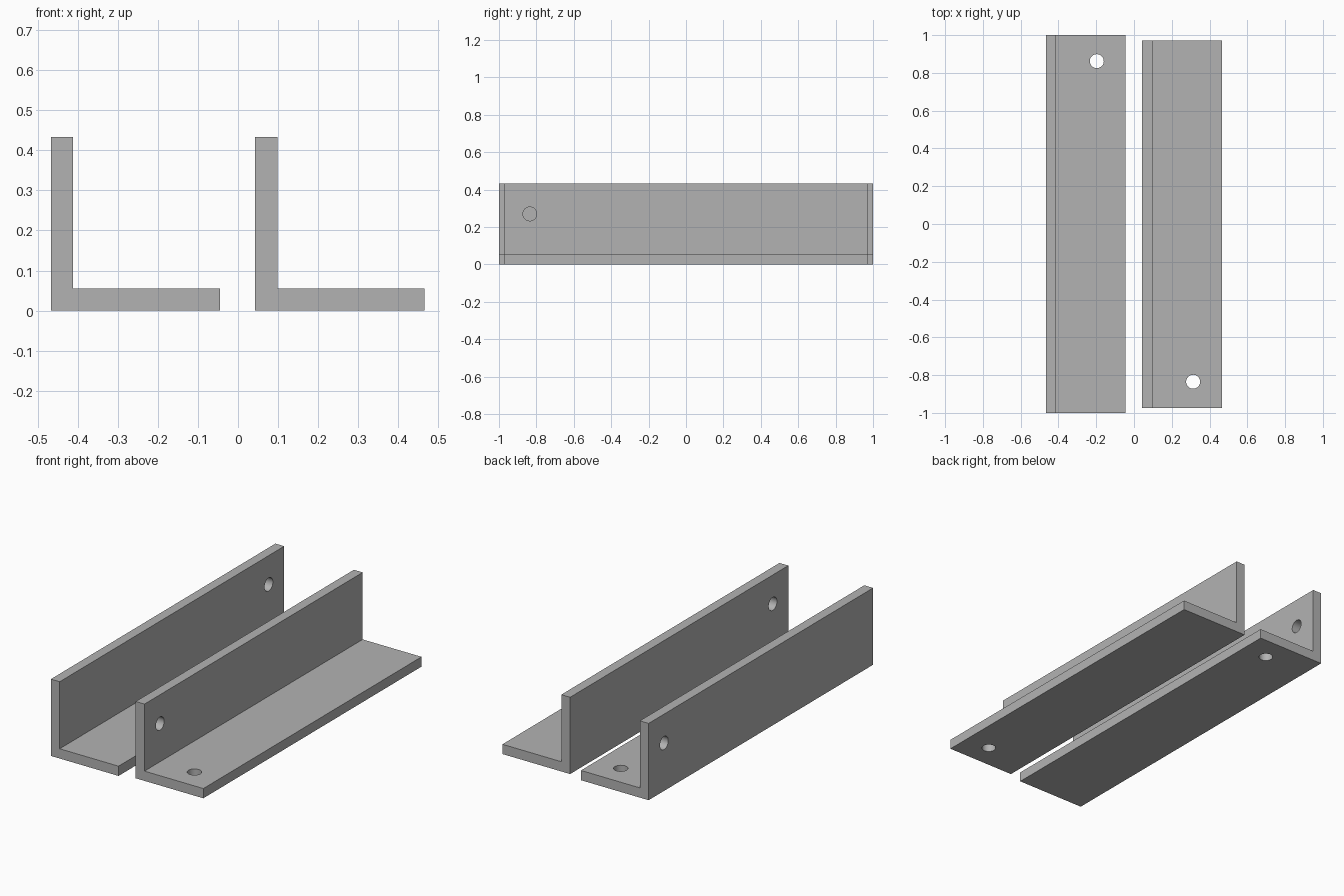
import bpy, bmesh, math
from mathutils import Vector

cube = bpy.data.objects.get("Cube")
if cube:
    bpy.data.objects.remove(cube, do_unlink=True)

WIDTH, HEIGHT, WALL = 0.422, 0.433, 0.055
HOLE_RADIUS, HOLE_OFFSET = 0.037, 0.27

steel = bpy.data.materials.new("grey_steel")
steel.use_nodes = True
steel.diffuse_color = (0.45, 0.45, 0.45, 1)
steel.node_tree.nodes["Principled BSDF"].inputs["Base Color"].default_value = (0.45, 0.45, 0.45, 1)


def add_object(name, bm):
    mesh = bpy.data.meshes.new(name)
    bmesh.ops.recalc_face_normals(bm, faces=bm.faces)
    bm.to_mesh(mesh)
    bm.free()
    mesh.materials.append(steel)
    obj = bpy.data.objects.new(name, mesh)
    bpy.context.collection.objects.link(obj)
    return obj


def drill(obj, name, location, rotation):
    """Cut a round hole through one flange."""
    bpy.ops.mesh.primitive_cylinder_add(vertices=48, radius=HOLE_RADIUS, depth=4 * WALL,
                                        location=location, rotation=rotation)
    cutter = bpy.context.object
    cutter.name = name
    cutter.data.materials.append(steel)
    cutter.hide_render = True
    cutter.hide_set(True)
    cut = obj.modifiers.new(name, "BOOLEAN")
    cut.operation = "DIFFERENCE"
    cut.solver = "EXACT"
    cut.object = cutter
    bpy.context.view_layer.objects.active = obj
    bpy.ops.object.modifier_apply(modifier=name)
    bpy.data.objects.remove(cutter, do_unlink=True)


def angle_bracket(name, x, y_front, y_back, hole_y):
    """L-section bar with one hole in each flange."""
    profile = [(0, 0), (WIDTH, 0), (WIDTH, WALL), (WALL, WALL), (WALL, HEIGHT), (0, HEIGHT)]
    bm = bmesh.new()
    face = bm.faces.new([bm.verts.new((x + px, y_front, pz)) for px, pz in profile])
    ext = bmesh.ops.extrude_face_region(bm, geom=[face])
    moved = [v for v in ext["geom"] if isinstance(v, bmesh.types.BMVert)]
    bmesh.ops.translate(bm, verts=moved, vec=Vector((0, y_back - y_front, 0)))
    obj = add_object(name, bm)
    drill(obj, "base_hole", (x + HOLE_OFFSET, hole_y, WALL / 2), (0, 0, 0))
    drill(obj, "wall_hole", (x + WALL / 2, hole_y, HOLE_OFFSET), (0, math.pi / 2, 0))
    # Smooth hole walls, sharp flange edges
    bpy.ops.object.select_all(action="DESELECT")
    obj.select_set(True)
    bpy.context.view_layer.objects.active = obj
    bpy.ops.object.shade_smooth_by_angle(angle=math.radians(30))


angle_bracket("right_angle_bracket", -0.467, -1.0, 1.0, 0.862)
angle_bracket("left_angle_bracket", 0.043, -0.973, 0.971, -0.835)
